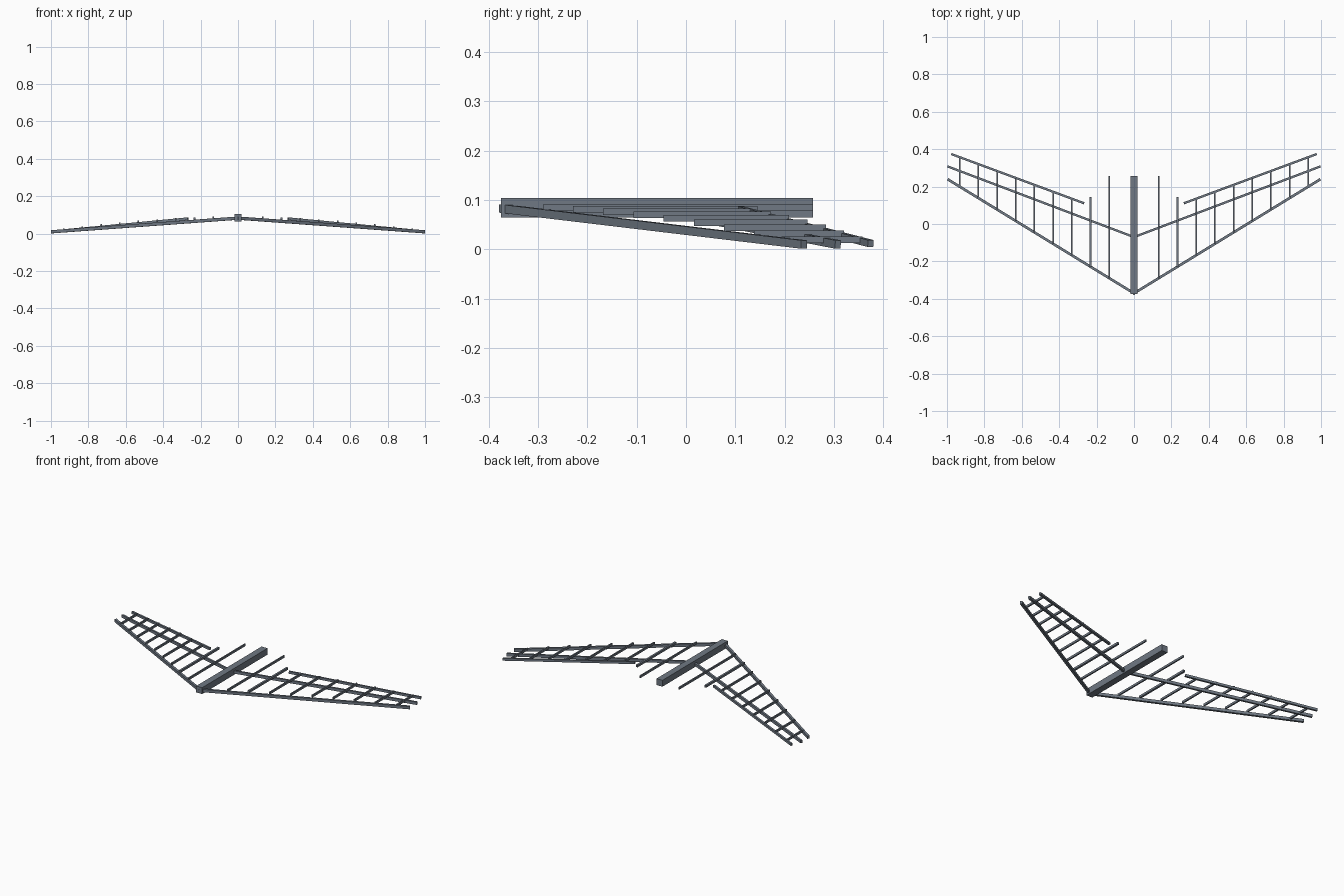
import bpy
import bmesh
from mathutils import Vector

if "Cube" in bpy.data.objects:
    bpy.data.objects.remove(bpy.data.objects["Cube"])

slate = bpy.data.materials.new("slate")
slate.diffuse_color = (0.16, 0.19, 0.23, 1)
slate.use_nodes = True
slate.node_tree.nodes["Principled BSDF"].inputs["Base Color"].default_value = slate.diffuse_color


def beam(name, a, b, width, height):
    # Rectangular bar running from a to b, its height axis kept near vertical
    a, b = Vector(a), Vector(b)
    d = (b - a).normalized()
    side = d.cross(Vector((0, 0, 1))).normalized()
    h, s = side.cross(d) * height / 2, side * width / 2
    bm = bmesh.new()
    ends = [[bm.verts.new(p + i * s + j * h)
             for i, j in ((-1, -1), (1, -1), (1, 1), (-1, 1))] for p in (a, b)]
    for end in ends:
        bm.faces.new(end)
    for i in range(4):
        k = (i + 1) % 4
        bm.faces.new((ends[0][i], ends[0][k], ends[1][k], ends[1][i]))
    bmesh.ops.recalc_face_normals(bm, faces=bm.faces)
    mesh = bpy.data.meshes.new(name)
    bm.to_mesh(mesh)
    bm.free()
    mesh.materials.append(slate)
    bpy.context.collection.objects.link(bpy.data.objects.new(name, mesh))


# Central keel
beam("keel", (0, -0.375, 0.0845), (0, 0.257, 0.0845), 0.04, 0.039)

# Rib layout: x, rear end y, centre z, width
ribs = [(0.132, 0.257, 0.085, 0.008), (0.232, 0.145, 0.081, 0.012),
        (0.332, None, 0.076, 0.008), (0.432, None, 0.070, 0.008),
        (0.532, None, 0.063, 0.008), (0.632, None, 0.054, 0.008),
        (0.732, None, 0.044, 0.008), (0.832, None, 0.032, 0.008),
        (0.932, None, 0.020, 0.008)]

for label, m in (("right", 1), ("left", -1)):
    # Swept spars
    beam(f"leading_spar_{label}", (m * -0.004, -0.373, 0.083),
         (m * 0.996, 0.239, 0.010), 0.014, 0.017)
    beam(f"middle_spar_{label}", (0, -0.070, 0.083),
         (m * 0.997, 0.308, 0.010), 0.012, 0.017)
    beam(f"trailing_spar_{label}", (m * 0.267, 0.111, 0.080),
         (m * 0.977, 0.374, 0.012), 0.012, 0.014)
    # Fore-and-aft ribs from the leading spar to the trailing spar
    for n, (x, rear, z, w) in enumerate(ribs, 1):
        y1 = rear if rear else 0.111 + (x - 0.267) * 0.3704
        beam(f"rib_{n}_{label}", (m * x, -0.371 + 0.612 * x, z),
             (m * x, y1, z), w, 0.013)
